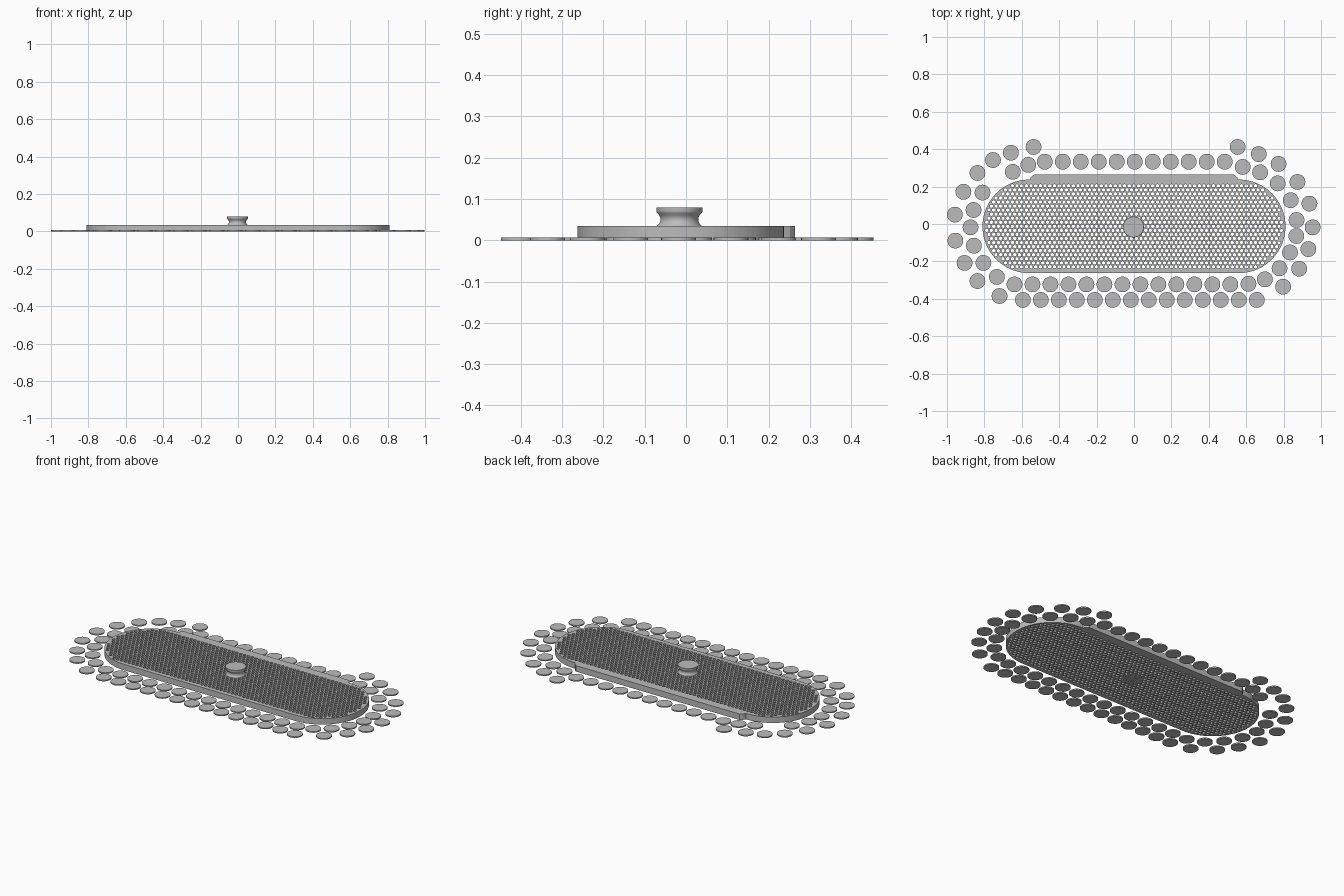
import bpy, bmesh, math
from mathutils import Vector

if "Cube" in bpy.data.objects:
    bpy.data.objects.remove(bpy.data.objects["Cube"])

grey = bpy.data.materials.new("plain_grey")
grey.diffuse_color = (0.5, 0.5, 0.5, 1)
grey.use_nodes = True
grey.node_tree.nodes["Principled BSDF"].inputs["Base Color"].default_value = grey.diffuse_color

CY, RAD, HALF, TOP = -0.0125, 0.25, 0.56, 0.035   # long rounded plate
PITCH, HOLE = 0.025, 0.0098                       # honeycomb spacing, hole radius


def finish(name, bm):
    bmesh.ops.recalc_face_normals(bm, faces=bm.faces)
    mesh = bpy.data.meshes.new(name)
    bm.to_mesh(mesh)
    bm.free()
    mesh.materials.append(grey)
    ob = bpy.data.objects.new(name, mesh)
    bpy.context.collection.objects.link(ob)
    return ob


def smooth(ob, angle=40):
    bpy.ops.object.select_all(action='DESELECT')
    ob.select_set(True)
    bpy.context.view_layer.objects.active = ob
    bpy.ops.object.shade_smooth_by_angle(angle=math.radians(angle))


def spine(p):
    return Vector((max(-HALF, min(HALF, p.x)), CY, 0))


def hexagon(c, r):
    return [Vector((c.x + r * math.sin(k * math.pi / 3),
                    c.y + r * math.cos(k * math.pi / 3), 0)) for k in range(6)]


def extrude_up(bm, height):
    geo = bmesh.ops.extrude_face_region(bm, geom=bm.faces[:])["geom"]
    bmesh.ops.translate(bm, vec=(0, 0, height),
                        verts=[v for v in geo if isinstance(v, bmesh.types.BMVert)])


# Perforated plate: hexagonal cells with holes, outline pulled to the rounded shape
bm = bmesh.new()
row = PITCH * math.sqrt(3) / 2
inner = set()
for j in range(-13, 14):
    for i in range(-36, 37):
        c = Vector(((i + 0.5 * (j % 2)) * PITCH, CY + j * row, 0))
        if (c - spine(c)).length > RAD - 0.0135:
            continue
        out = [bm.verts.new(p) for p in hexagon(c, PITCH / math.sqrt(3))]
        hole = [bm.verts.new(p) for p in hexagon(c, HOLE)]
        inner.update(hole)
        for k in range(6):
            n = (k + 1) % 6
            bm.faces.new((out[k], hole[k], hole[n], out[n]))
bmesh.ops.remove_doubles(bm, verts=[v for v in bm.verts if v not in inner], dist=0.001)
for v in bm.verts:
    if v.is_boundary and v not in inner:
        s = spine(v.co)
        v.co = s + (v.co - s).normalized() * RAD
extrude_up(bm, TOP)
finish("perforated_plate", bm)

# Solid ledge along the back edge
bm = bmesh.new()
outline = [(-0.56, 0.232), (0.56, 0.232), (0.55, 0.252), (0.535, 0.264),
           (-0.535, 0.264), (-0.55, 0.252)]
bm.faces.new([bm.verts.new((x, y, 0)) for x, y in outline])
extrude_up(bm, TOP)
finish("back_ledge", bm)

# Waisted knob, turned from a profile
bm = bmesh.new()
profile = [(0, 0.002), (0.054, 0.002), (0.054, 0.035), (0.049, 0.040), (0.046, 0.047),
           (0.046, 0.054), (0.049, 0.061), (0.055, 0.067), (0.056, 0.070),
           (0.056, 0.079), (0.055, 0.080), (0, 0.080)]
verts = [bm.verts.new((r, 0, z)) for r, z in profile]
edges = [bm.edges.new(pair) for pair in zip(verts, verts[1:])]
bmesh.ops.spin(bm, geom=verts + edges, cent=(0, 0, 0), axis=(0, 0, 1),
               angle=2 * math.pi, steps=48)
bmesh.ops.remove_doubles(bm, verts=bm.verts, dist=0.0002)
bmesh.ops.translate(bm, vec=(-0.003, -0.016, 0), verts=bm.verts)
smooth(finish("knob", bm))

# Loose discs: straight rows, then the two curved ends
spots = [(-0.477 + 0.0962 * i, 0.333) for i in range(11)]
spots += [(-0.639 + 0.0962 * i, -0.323) for i in range(13)]
spots += [(-0.594 + 0.0962 * i, -0.406) for i in range(14)]
spots += [
    # inner left, inner right
    (-0.565, 0.316), (-0.648, 0.279), (-0.81, 0.168), (-0.858, 0.075), (-0.874, -0.018),
    (-0.856, -0.116), (-0.805, -0.208), (-0.733, -0.283),
    (0.581, 0.305), (0.674, 0.276), (0.768, 0.217), (0.838, 0.127), (0.869, 0.021),
    (0.868, -0.064), (0.834, -0.152), (0.778, -0.237), (0.70, -0.296), (0.612, -0.32),
    # outer left, outer right
    (-0.537, 0.412), (-0.658, 0.381), (-0.754, 0.342), (-0.837, 0.273), (-0.912, 0.172),
    (-0.958, 0.05), (-0.955, -0.089), (-0.906, -0.208), (-0.837, -0.305), (-0.719, -0.385),
    (0.797, -0.335), (0.883, -0.239), (0.932, -0.134), (0.955, -0.018), (0.938, 0.109),
    (0.874, 0.225), (0.773, 0.321), (0.667, 0.374), (0.554, 0.412)]
spots = [s for i, s in enumerate(spots)
         if all((s[0] - t[0]) ** 2 + (s[1] - t[1]) ** 2 > 0.003 for t in spots[:i])]
bm = bmesh.new()
for x, y in spots:
    disc = bmesh.ops.create_cone(bm, cap_ends=True, segments=32, radius1=0.042,
                                 radius2=0.042, depth=0.007)["verts"]
    bmesh.ops.translate(bm, vec=(x, y, 0.0035), verts=disc)
smooth(finish("discs", bm))
